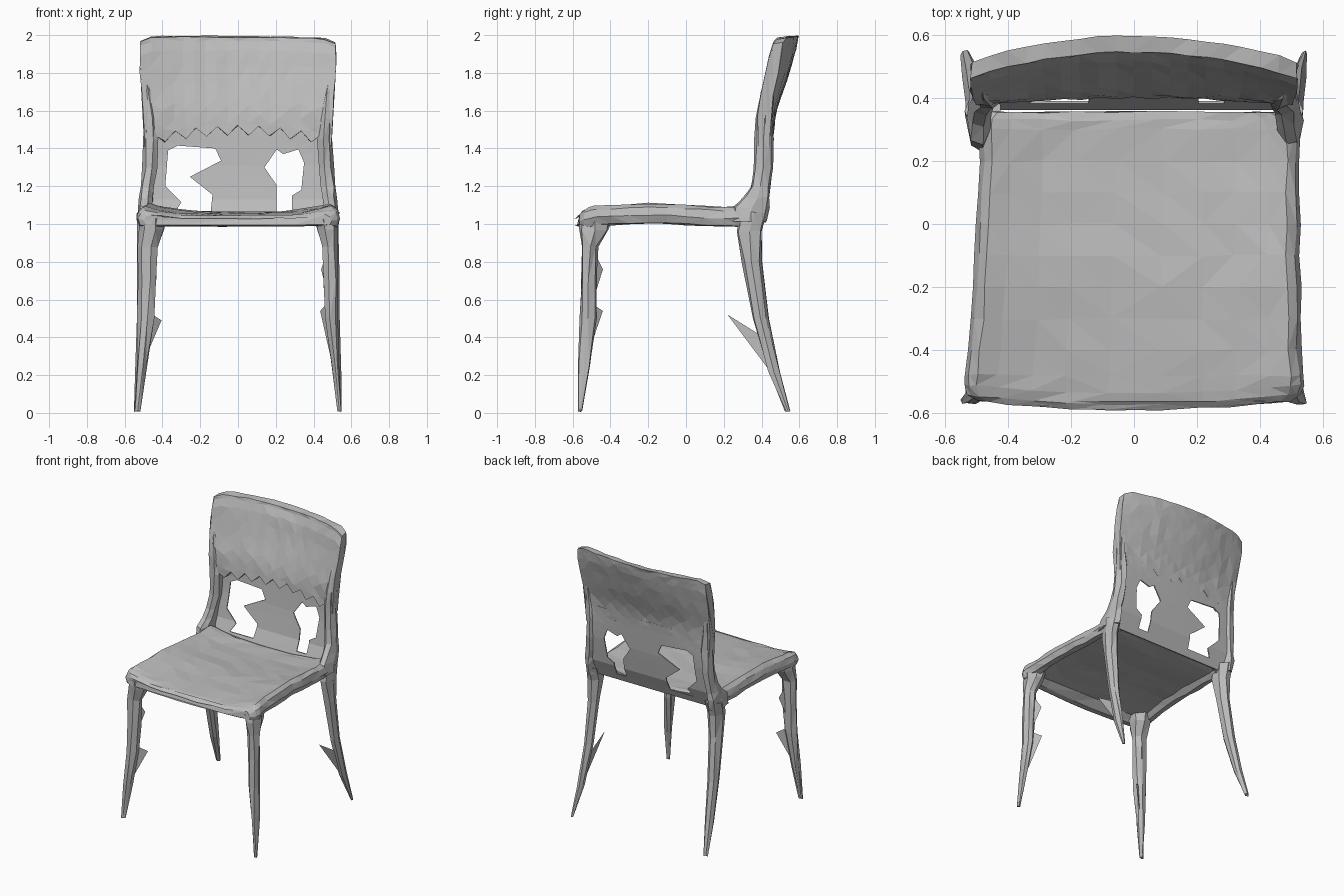
import bpy, bmesh, random
from mathutils import Vector
from math import cos, sin, pi

random.seed(4)
cube = bpy.data.objects.get("Cube")
if cube:
    bpy.data.objects.remove(cube, do_unlink=True)

grey = bpy.data.materials.new("plain grey")
grey.use_nodes = True
grey.diffuse_color = (0.5, 0.5, 0.5, 1)
grey.node_tree.nodes["Principled BSDF"].inputs["Base Color"].default_value = (0.5, 0.5, 0.5, 1)


def finish(bm, name):
    bmesh.ops.recalc_face_normals(bm, faces=bm.faces)
    mesh = bpy.data.meshes.new(name)
    bm.to_mesh(mesh)
    bm.free()
    mesh.materials.append(grey)
    obj = bpy.data.objects.new(name, mesh)
    bpy.context.collection.objects.link(obj)
    return obj


def loft(name, rings, rough=0.0):
    """Skin closed rings of points and cap both ends."""
    bm = bmesh.new()
    rows = [[bm.verts.new(Vector(p) + Vector([random.uniform(-rough, rough) for _ in range(3)]))
             for p in ring] for ring in rings]
    for a, b in zip(rows, rows[1:]):
        for i in range(len(a)):
            j = (i + 1) % len(a)
            bm.faces.new((a[i], a[j], b[j], b[i]))
    bm.faces.new(rows[0])
    bm.faces.new(rows[-1])
    bmesh.ops.triangulate(bm, faces=bm.faces)
    return finish(bm, name)


def limb(name, side, stations, inward=0.0):
    """Seven-sided limb through (x, y, z, half width, half depth), widened towards the middle."""
    rings = [[(side * (x - inward * hx + (1 + inward) * hx * cos(2 * pi * k / 7)),
               y + hy * sin(2 * pi * k / 7), z)
              for k in range(7)] for x, y, z, hx, hy in stations]
    return loft(name, rings, 0.005)


def plate(name, points):
    bm = bmesh.new()
    bm.faces.new([bm.verts.new(p) for p in points])
    return finish(bm, name)


def blend(table, t):
    for (a, va), (b, vb) in zip(table, table[1:]):
        if t <= b:
            return va + (vb - va) * max(0, t - a) / (b - a)
    return table[-1][1]


# Seat: dished top, softly raised sides, recessed underside
half_top = [(1.0, 1.035), (0.975, 1.075), (0.92, 1.095), (0.8, 1.078), (0.6, 1.062), (0.4, 1.055), (0.15, 1.052)]
half_low = [(0.15, 1.03), (0.6, 1.028), (0.84, 1.02), (0.9, 0.99), (0.97, 0.995)]
section = half_top + [(-u, z) for u, z in reversed(half_top)]
section += [(-u, z) for u, z in reversed(half_low)] + half_low
seat_rings = []
for y, centre, width, squash, lift in [
        (-0.59, 0, 0.50, 0.5, -0.014), (-0.57, 0, 0.53, 0.8, -0.008), (-0.54, 0, 0.54, 0.95, -0.004),
        (-0.48, 0, 0.54, 1, 0), (-0.4, 0, 0.53, 1, 0.003), (-0.3, 0.005, 0.525, 1, 0.008),
        (-0.2, 0.008, 0.52, 1, 0.014), (-0.1, 0.01, 0.515, 1, 0.01), (0, 0.015, 0.515, 1, 0.005),
        (0.1, 0.015, 0.51, 1, 0), (0.2, 0.018, 0.508, 1, -0.005), (0.3, 0.015, 0.51, 1, -0.003),
        (0.33, 0.01, 0.5, 0.95, -0.003), (0.355, 0, 0.47, 0.7, 0)]:
    front = y < -0.5
    seat_rings.append([(centre + width * u, y + (0.03 * u * u if front else 0),
                        1.03 + ((0.99 if front and z < 1.033 else z) - 1.03) * squash + lift)
                       for u, z in section])
loft("seat", seat_rings, 0.004)

# Legs and back posts, mirrored; the right legs are broader
front_leg = [(0.465, -0.48, 1.03, 0.06, 0.09), (0.47, -0.485, 0.97, 0.055, 0.08),
             (0.485, -0.51, 0.88, 0.045, 0.045), (0.49, -0.513, 0.7, 0.04, 0.044),
             (0.495, -0.518, 0.5, 0.036, 0.045), (0.515, -0.54, 0.25, 0.023, 0.03),
             (0.538, -0.56, 0.01, 0.012, 0.012)]
back_leg = [(0.49, 0.36, 1.06, 0.045, 0.07), (0.49, 0.335, 0.96, 0.045, 0.07),
            (0.495, 0.35, 0.8, 0.036, 0.052), (0.505, 0.395, 0.5, 0.03, 0.042),
            (0.52, 0.465, 0.22, 0.023, 0.033), (0.54, 0.54, 0.01, 0.012, 0.012)]
back_post = [(0.49, 0.33, 1.01, 0.045, 0.1), (0.49, 0.345, 1.09, 0.042, 0.1),
             (0.485, 0.375, 1.14, 0.04, 0.07), (0.478, 0.395, 1.2, 0.04, 0.055),
             (0.465, 0.41, 1.3, 0.04, 0.05), (0.46, 0.412, 1.45, 0.042, 0.05),
             (0.465, 0.415, 1.56, 0.035, 0.045), (0.48, 0.435, 1.7, 0.022, 0.035),
             (0.49, 0.46, 1.8, 0.015, 0.02)]
for label, side, inward in (("left", 1, 0), ("right", -1, 0.25)):
    limb(label + "_front_leg", side, front_leg, inward)
    limb(label + "_back_leg", side, back_leg, inward)
    limb(label + "_back_post", side, back_post)
    plate(label + "_upper_leg_flake", [(side * 0.44, -0.44, 0.76), (side * 0.48, -0.5, 0.88), (side * 0.48, -0.49, 0.6)])

# Torn flakes found on one leg only
plate("back_leg_flake", [(0.5, 0.22, 0.52), (0.51, 0.38, 0.42), (0.52, 0.46, 0.2)])
plate("right_lower_leg_flake", [(-0.405, -0.46, 0.49), (-0.5, -0.53, 0.55), (-0.52, -0.54, 0.22)])
plate("left_lower_leg_flake", [(0.435, -0.44, 0.54), (0.49, -0.53, 0.6), (0.5, -0.54, 0.25)])

# Backrest shape: sweeps up from the seat, leans back at the top and bows in the middle
rear_line = [(1.0, 0.365), (1.06, 0.39), (1.13, 0.42), (1.3, 0.447), (1.5, 0.465), (1.6, 0.478),
             (1.75, 0.532), (1.9, 0.578), (2.0, 0.598)]


def rear(x, z):
    return blend(rear_line, z) - x * x * blend([(1.0, 0.0), (1.4, 0.04), (1.7, 0.19), (2.0, 0.3)], z)


# Upper panel with a jagged lower front edge
columns, levels = 18, [0, 0.12, 0.3, 0.5, 0.7, 0.85, 0.95, 1.0]
panel_rings = []
for i in range(columns + 1):
    u = 2 * i / columns - 1
    low = 1.47 - 0.06 * u * u + (0.05 if i % 2 else 0)
    high = 1.995 - 0.005 * u - 0.01 * u ** 4 - (0.02 if abs(u) == 1 else 0)
    front_pts, rear_pts = [], []
    for v in levels:
        z = low + (high - low) * v
        x = u * blend([(1.4, 0.495), (1.6, 0.503), (1.85, 0.522), (2.0, 0.515)], z)
        thick = 0.052 + 0.012 * (v < 0.9)
        front_pts.append((x, rear(x, z) - thick, z - 0.006 * (v == 1)))
        rear_pts.append((x, rear(x, z), z))
    panel_rings.append(front_pts + rear_pts[::-1])
loft("back_panel", panel_rings, 0.003)

# Thin lower back sheet
sheet_rings = []
for i in range(13):
    x = -0.48 + 0.08 * i
    heights = [1.01 + 0.06 * k for k in range(10)]
    sheet_rings.append([(x, rear(x, z) - 0.008, z) for z in heights]
                       + [(x, rear(x, z), z) for z in reversed(heights)])
sheet = loft("lower_back_sheet", sheet_rings)

# Ragged openings cut through the sheet
openings = {
    "right_opening": [(-0.37, 1.39), (-0.32, 1.415), (-0.12, 1.40), (-0.09, 1.335), (-0.255, 1.25), (-0.135, 1.155),
                      (-0.145, 1.06), (-0.335, 1.06), (-0.30, 1.115), (-0.385, 1.20)],
    "left_opening": [(0.14, 1.30), (0.205, 1.395), (0.24, 1.37), (0.32, 1.395), (0.35, 1.325), (0.335, 1.18),
                     (0.285, 1.15), (0.285, 1.06), (0.205, 1.06), (0.205, 1.205)]}
bpy.context.view_layer.objects.active = sheet
for name, outline in openings.items():
    cutter = loft(name, [[(x, y, z) for x, z in outline] for y in (0.2, 0.7)])
    cutter.hide_render = True
    cut = sheet.modifiers.new(name, "BOOLEAN")
    cut.operation, cut.solver, cut.object = "DIFFERENCE", "EXACT", cutter
    bpy.ops.object.modifier_apply(modifier=name)
    bpy.data.objects.remove(cutter, do_unlink=True)
